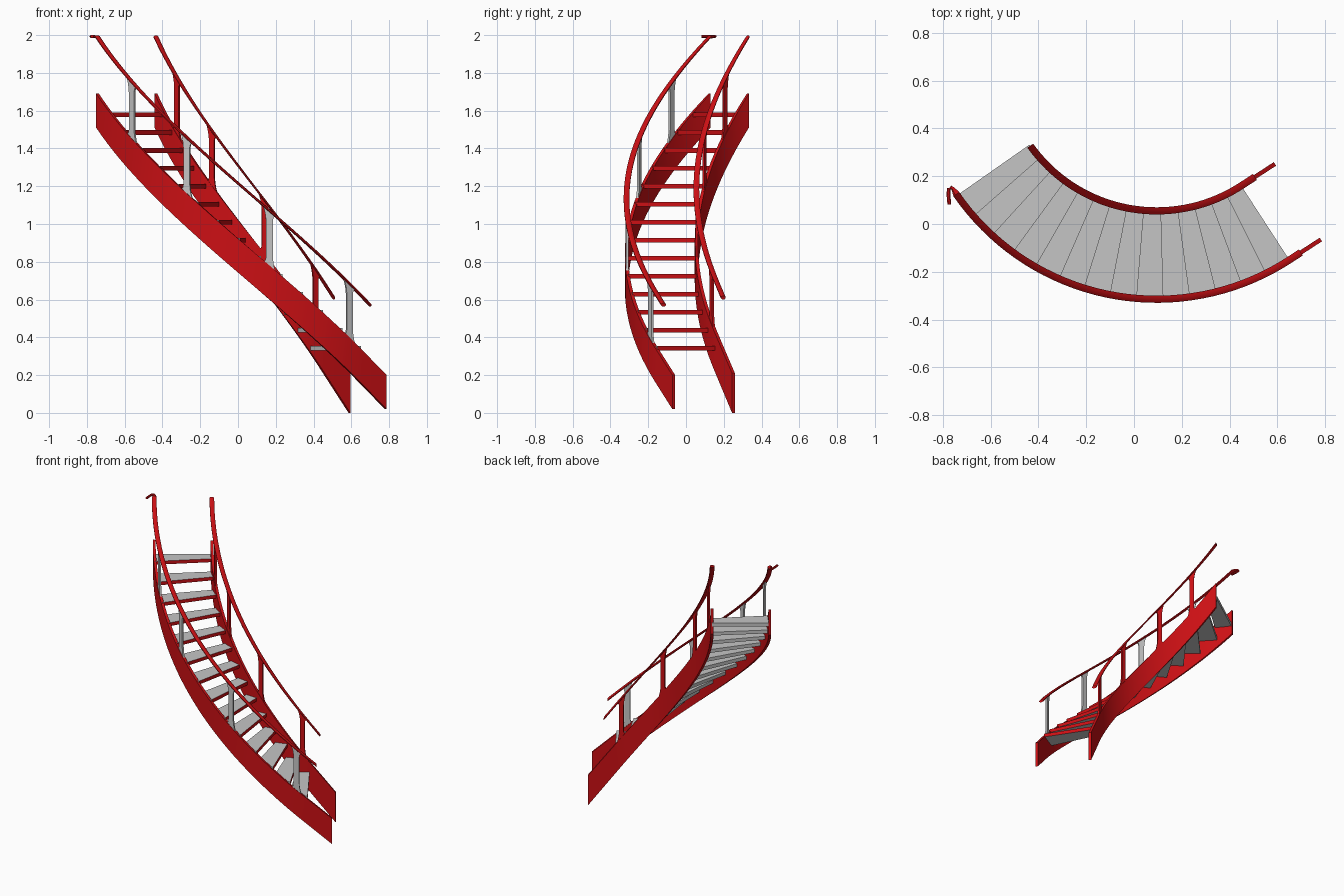
import bpy, bmesh
from math import sin, cos, pi, radians
from mathutils import Vector

if "Cube" in bpy.data.objects:
    bpy.data.objects.remove(bpy.data.objects["Cube"])


def material(name, rgb):
    m = bpy.data.materials.new(name)
    m.use_nodes = True
    m.diffuse_color = (*rgb, 1)
    m.node_tree.nodes["Principled BSDF"].inputs["Base Color"].default_value = (*rgb, 1)
    return m


RED = material("red paint", (0.6, 0.005, 0.007))
GREY = material("light grey", (0.56, 0.56, 0.56))

CENTRE = Vector((0.095, 0.705, 0))
BEND = radians(33)          # the curve ends here and runs on straight to the foot
UP = Vector((0, 0, 1))


class Side:
    """One edge of the flight: plan curve plus linear rise."""

    def __init__(self, name, radius, end, straight, foot, foot_top, rail_gap, mat):
        self.name, self.radius, self.straight, self.mat = name, radius, straight, mat
        self.length = straight + radius * (BEND + radians(end))
        self.foot, self.foot_top, self.rail_gap = foot, foot_top, rail_gap

    def at_angle(self, a):
        return self.straight + self.radius * (BEND - a)

    def frame(self, s):
        """Plan point, uphill direction and outward direction at distance s."""
        a = min(BEND, BEND - (s - self.straight) / self.radius)
        out = Vector((sin(a), -cos(a), 0))
        uphill = Vector((-cos(a), -sin(a), 0))
        p = CENTRE + out * self.radius
        if s < self.straight:
            p -= uphill * (self.straight - s)
        return p, uphill, out

    def low(self, s):
        return self.foot + (1.51 - self.foot) * s / self.length

    def top(self, s):
        return self.foot_top + (1.69 - self.foot_top) * s / self.length

    def rail(self, s):
        t = s / self.length
        return self.top(s) + self.rail_gap + (0.3 - self.rail_gap) * t


inner = Side("inner", 0.65, 54.5, 0.168, 0.0, 0.21, 0.27, RED)
outer = Side("outer", 1.02, 55.3, 0.157, 0.02, 0.20, 0.285, GREY)


def make(name, bm, mats, smooth=False):
    bmesh.ops.recalc_face_normals(bm, faces=bm.faces)
    me = bpy.data.meshes.new(name)
    bm.to_mesh(me)
    bm.free()
    for m in mats:
        me.materials.append(m)
    ob = bpy.data.objects.new(name, me)
    bpy.context.collection.objects.link(ob)
    if smooth:
        bpy.ops.object.select_all(action="DESELECT")
        ob.select_set(True)
        bpy.context.view_layer.objects.active = ob
        bpy.ops.object.shade_smooth_by_angle(angle=radians(35))
    return ob


def loft(sections):
    """Closed skin through equal rings of points."""
    bm = bmesh.new()
    rings = [[bm.verts.new(p) for p in sec] for sec in sections]
    n = len(rings[0])
    for a, b in zip(rings, rings[1:]):
        for i in range(n):
            j = (i + 1) % n
            bm.faces.new((a[i], a[j], b[j], b[i]))
    bm.faces.new(rings[0])
    bm.faces.new(rings[-1])
    return bm


def spread(a, b, n):
    return [a + (b - a) * i / n for i in range(n + 1)]


# Stringers: tall thin boards following the curve
def stringer(side, half=0.009):
    stops = [0, side.straight / 2] + spread(side.straight, side.length, 32)
    sections = []
    for s in stops:
        p, _, out = side.frame(s)
        lo, hi = UP * side.low(s), UP * side.top(s)
        sections.append([p - out * half + lo, p + out * half + lo,
                         p + out * half + hi, p - out * half + hi])
    make(side.name + "_stringer", loft(sections), [RED], True)


# Handrails: flattened rounded bar, with an optional hooked end
def oval(p, out, half_w, half_h):
    ring = []
    for k in range(8):
        a = pi / 8 + k * pi / 4
        ring.append(p + out * half_w * cos(a) * 1.08 + UP * half_h * sin(a) * 1.08)
    return ring


def handrail(side, hook=()):
    sections = []
    for s in spread(0.1, side.length, 36):
        p, _, out = side.frame(s)
        sections.append(oval(p + UP * side.rail(s), out, 0.015, 0.009))
    path = [p + UP * side.rail(side.length)] + [Vector(h) for h in hook]
    for i in range(1, len(path)):
        d = path[min(i + 1, len(path) - 1)] - path[i - 1]
        across = Vector((d.y, -d.x, 0)).normalized()
        # keep the ring orientation consistent with the bar
        across = -across if d.cross(out).z * d.cross(across).z < 0 else across
        sections.append(oval(path[i], across, 0.008, 0.007))
    make(side.name + "_handrail", loft(sections), [RED], True)


# Balusters: flat posts flaring into the stringer and rail
def baluster(side, angle, number, half):
    s = side.at_angle(radians(angle))
    p, uphill, out = side.frame(s)
    lo, hi = side.top(s) - 0.006, side.rail(s) - 0.004
    slope = (side.rail(s + 0.01) - side.rail(s - 0.01)) / 0.02
    flare = [(0, 0.016), (0.012, 0.008), (0.028, 0.003), (0.05, 0)]
    levels = [(lo + h, half + f, 1 - h / 0.05) for h, f in flare]
    levels += [(hi - h, half + f, 1 - h / 0.05) for h, f in reversed(flare)]
    sections = []
    for z, w, shear in levels:
        ring = []
        for u, v in ((-w, -1), (w, -1), (w, 1), (-w, 1)):
            ring.append(p + uphill * u + out * v * 0.006 + UP * (z + u * slope * shear))
        sections.append(ring)
    make(f"{side.name}_baluster_{number}", loft(sections), [side.mat])


# Treads: grey wedges with a red nosing on the downhill edge
TREADS = 14
STEP = radians(33 + 55) / TREADS


def tread(i):
    front = BEND - i * STEP
    back = front - STEP - radians(0.8)
    if i == TREADS - 1:
        back = front - STEP
    z = 0.342 + i * 0.0952
    rings = []
    for a in (front, back):
        d = Vector((sin(a), -cos(a), 0))
        r0, r1 = CENTRE + d * inner.radius, CENTRE + d * outer.radius
        rings.append([r0 + UP * (z - 0.012), r1 + UP * (z - 0.012),
                      r1 + UP * (z + 0.012), r0 + UP * (z + 0.012)])
    bm = loft(rings)
    bm.faces.ensure_lookup_table()
    bm.faces[4].material_index = 1
    make(f"tread_{i + 1}", bm, [GREY, RED])


for side, half in ((inner, 0.0145), (outer, 0.018)):
    stringer(side)
    for n, angle in enumerate((29, 4, -21, -40)):
        baluster(side, angle, n + 1, half)

handrail(inner)
handrail(outer, [(-0.757, 0.147, 1.992), (-0.766, 0.153, 1.993),
                 (-0.775, 0.147, 1.993), (-0.777, 0.125, 1.993),
                 (-0.773, 0.082, 1.993)])

for i in range(TREADS):
    tread(i)
